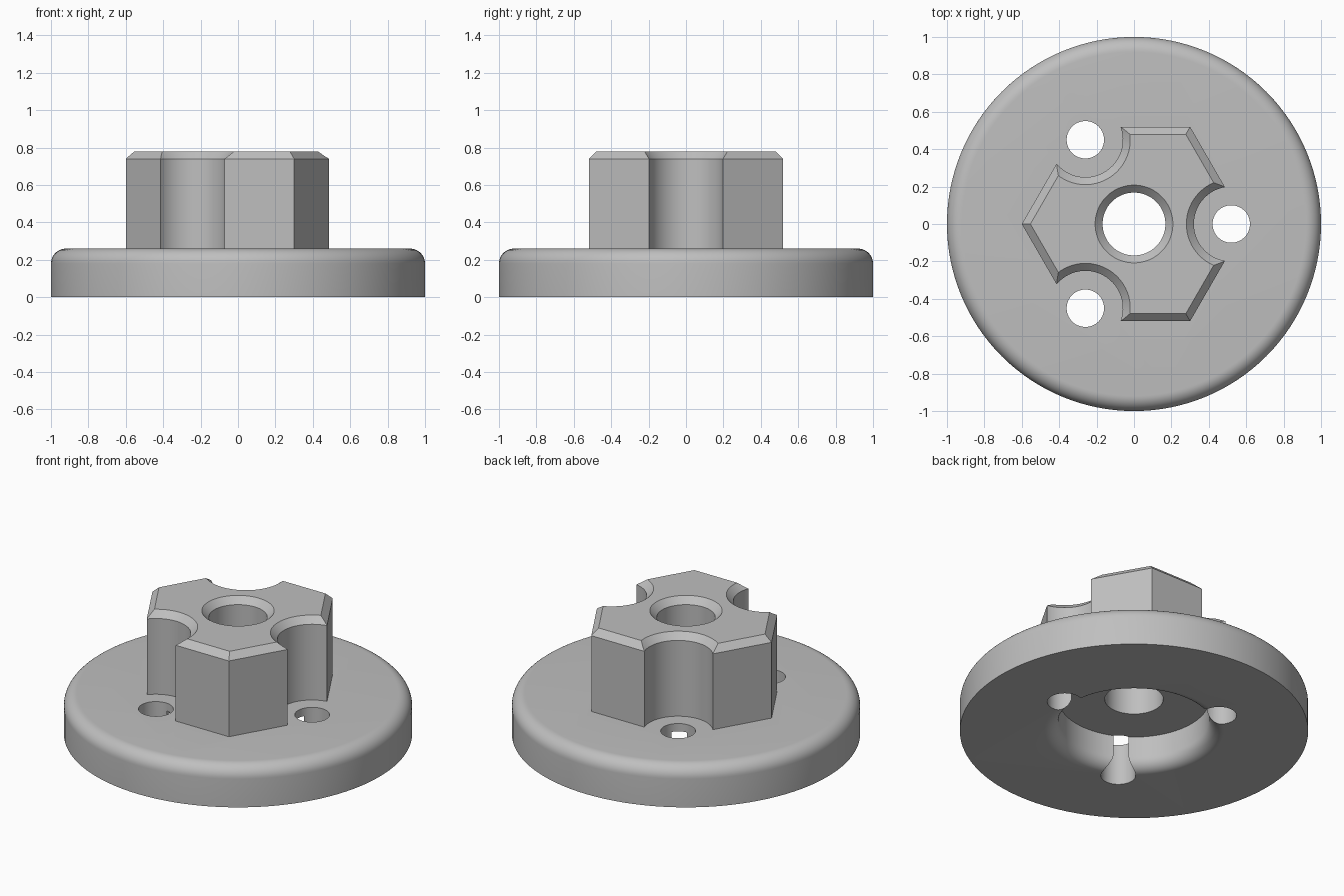
import bpy, bmesh, math
from mathutils import Matrix, Vector

cube = bpy.data.objects.get("Cube")
if cube:
    bpy.data.objects.remove(cube, do_unlink=True)

# Main dimensions
BASE_TOP, BOSS_TOP, CHAMFER = 0.26, 0.78, 0.04
CAVITY_R, CAVITY_TOP, FILLET = 0.433, 0.21, 0.08
PIN_DIST, OVER = 0.52, 0.1

grey = bpy.data.materials.new("plain grey")
grey.use_nodes = True
colour = (0.52, 0.52, 0.52, 1)
grey.diffuse_color = colour
grey.node_tree.nodes["Principled BSDF"].inputs["Base Color"].default_value = colour


def lathe(name, profile, steps, x=0, turn=0):
    """Revolve an (r, z) profile that starts and ends on the axis."""
    bm = bmesh.new()
    verts = [bm.verts.new((r, 0, z)) for r, z in profile]
    edges = [bm.edges.new(pair) for pair in zip(verts, verts[1:])]
    bmesh.ops.spin(bm, geom=verts + edges, cent=(0, 0, 0), axis=(0, 0, 1),
                   angle=math.tau, steps=steps)
    bmesh.ops.remove_doubles(bm, verts=bm.verts, dist=1e-5)
    bmesh.ops.dissolve_limit(bm, angle_limit=0.001, verts=bm.verts, edges=bm.edges)
    bmesh.ops.recalc_face_normals(bm, faces=bm.faces)
    bm.transform(Matrix.Rotation(turn, 4, "Z") @ Matrix.Translation(Vector((x, 0, 0))))
    mesh = bpy.data.meshes.new(name)
    bm.to_mesh(mesh)
    bm.free()
    mesh.materials.append(grey)
    obj = bpy.data.objects.new(name, mesh)
    bpy.context.collection.objects.link(obj)
    return obj


def combine(target, tool, operation):
    """Apply a boolean and discard the tool object."""
    mod = target.modifiers.new("boolean", "BOOLEAN")
    mod.operation, mod.object, mod.solver = operation, tool, "EXACT"
    bpy.context.view_layer.objects.active = target
    bpy.ops.object.modifier_apply(modifier=mod.name)
    bpy.data.objects.remove(tool, do_unlink=True)


def arc(cx, cz, start, end, n=10):
    return [(cx + FILLET * math.cos(math.radians(start + (end - start) * i / n)),
             cz + FILLET * math.sin(math.radians(start + (end - start) * i / n)))
            for i in range(n + 1)]


def cutter(name, r, flare, x=0, turn=0):
    """Round cutter, optionally widening at 45 degrees at the boss top."""
    top = BOSS_TOP + OVER
    end = [(r, BOSS_TOP - CHAMFER), (r + CHAMFER + OVER, top)] if flare else [(r, top)]
    return lathe(name, [(0, -OVER), (r, -OVER)] + end + [(0, top)], 64, x, turn)


# Round flange with rounded rim and a flared cavity underneath
flange = lathe("flanged_hub",
               [(0, CAVITY_TOP), (CAVITY_R, CAVITY_TOP)]
               + arc(CAVITY_R + FILLET, FILLET, 180, 270)
               + [(1, 0)] + arc(1 - FILLET, BASE_TOP - FILLET, 0, 90)
               + [(0, BASE_TOP)], 128)

# Hexagonal boss with chamfered top
slope = CHAMFER / math.cos(math.pi / 6)
boss = lathe("hex_boss", [(0, 0.235), (0.6, 0.235), (0.6, BOSS_TOP - CHAMFER),
                          (0.6 - slope, BOSS_TOP), (0, BOSS_TOP)], 6)

# Three round notches in alternate corners
turns = [i * math.tau / 3 for i in range(3)]
for turn in turns:
    combine(boss, cutter("notch_cutter", 0.2, True, PIN_DIST, turn), "DIFFERENCE")
combine(flange, boss, "UNION")

# Centre bore and three pin holes
combine(flange, cutter("bore_cutter", 0.168, True), "DIFFERENCE")
for turn in turns:
    combine(flange, cutter("pin_cutter", 0.1, False, PIN_DIST, turn), "DIFFERENCE")

bpy.ops.object.select_all(action="DESELECT")
flange.select_set(True)
bpy.context.view_layer.objects.active = flange
bpy.ops.object.shade_smooth_by_angle(angle=math.radians(30))
